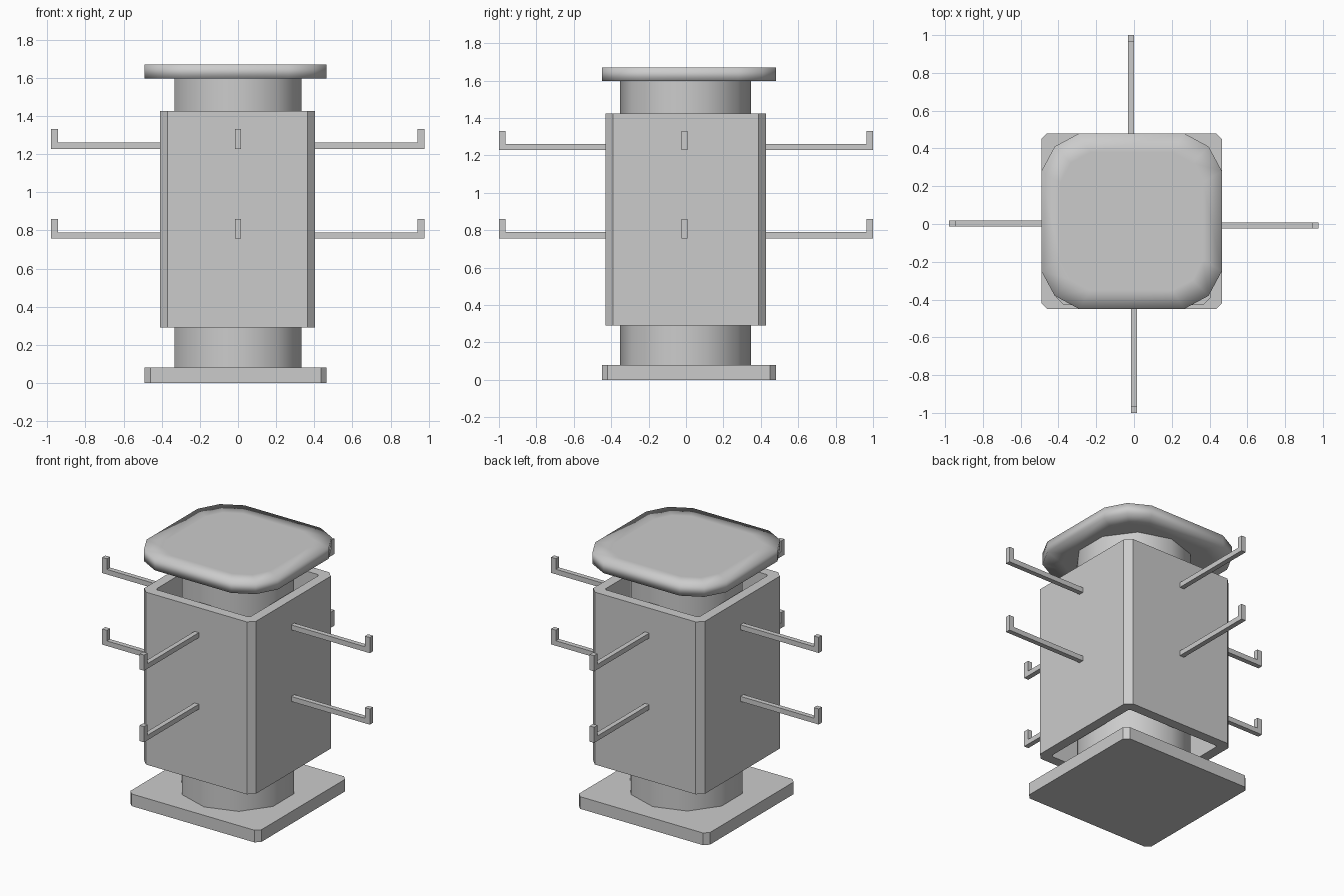
import bpy, bmesh, math
from mathutils import Vector

if "Cube" in bpy.data.objects:
    bpy.data.objects.remove(bpy.data.objects["Cube"])


def outline(x0, x1, y0, y1, cut, bulge=None):
    """Counter-clockwise rectangle with cut corners; bulge adds a middle corner point."""
    pts = []
    for cx, cy, sx, sy in ((x1, y0, 1, -1), (x1, y1, 1, 1), (x0, y1, -1, 1), (x0, y0, -1, -1)):
        a, b = (cx - sx * cut, cy), (cx, cy - sy * cut)
        corner = [a]
        if bulge:
            corner.append((cx - sx * bulge, cy - sy * bulge))
        corner.append(b)
        pts += corner if sx * sy < 0 else corner[::-1]
    return pts


def loft(name, rings, closed=False):
    """Skin a list of (outline, z) rings; cap the ends or join the last to the first."""
    bm = bmesh.new()
    loops = [[bm.verts.new((x, y, z)) for x, y in pts] for pts, z in rings]
    n = len(loops[0])
    pairs = list(zip(loops, loops[1:]))
    if closed:
        pairs.append((loops[-1], loops[0]))
    else:
        bm.faces.new(loops[0][::-1])
        bm.faces.new(loops[-1])
    for a, b in pairs:
        for i in range(n):
            j = (i + 1) % n
            bm.faces.new((a[i], a[j], b[j], b[i]))
    bmesh.ops.recalc_face_normals(bm, faces=bm.faces)
    mesh = bpy.data.meshes.new(name)
    bm.to_mesh(mesh)
    bm.free()
    obj = bpy.data.objects.new(name, mesh)
    bpy.context.collection.objects.link(obj)
    return obj


# Square foot plate
PLATE = (-0.49, 0.465, -0.45, 0.48)
foot = outline(*PLATE, 0.03)
loft("base_plate", [(foot, 0.0), (foot, 0.08)])

# Ten-sided core column, smooth around its side
bpy.ops.mesh.primitive_cylinder_add(vertices=10, radius=0.35, depth=1.54, location=(0, -0.003, 0.84))
bpy.context.object.name = "core_column"
bpy.ops.object.shade_smooth_by_angle(angle=math.radians(40))

# Open square sleeve around the column
outer = outline(-0.41, 0.405, -0.43, 0.427, 0.04)
inner = outline(-0.345, 0.34, -0.365, 0.362, 0.012)
loft("display_sleeve", [(outer, 0.29), (outer, 1.425), (inner, 1.425), (inner, 0.29)], closed=True)

# Softly shaded cap with broad corners
rim = outline(*PLATE, 0.2, 0.07)
x0, x1, y0, y1 = PLATE
inset = outline(x0 + 0.1, x1 - 0.1, y0 + 0.1, y1 - 0.1, 0.16, 0.055)
cap = loft("cap", [(inset, 1.597), (rim, 1.597), (rim, 1.67), (inset, 1.67)])
for p in cap.data.polygons:
    p.use_smooth = True


# L-shaped hooks on all four sides at two heights
def hook(name, z, angle, reach, start, side):
    h = 0.016
    prof = [(start, 0), (reach, 0), (reach, 0.103), (reach - 0.035, 0.103),
            (reach - 0.035, 0.033), (start, 0.033)]
    bm = bmesh.new()
    face = bm.faces.new([bm.verts.new((x, side - h, zz)) for x, zz in prof])
    ext = bmesh.ops.extrude_face_region(bm, geom=[face])
    new = [g for g in ext["geom"] if isinstance(g, bmesh.types.BMVert)]
    bmesh.ops.translate(bm, verts=new, vec=Vector((0, 2 * h, 0)))
    bmesh.ops.recalc_face_normals(bm, faces=bm.faces)
    mesh = bpy.data.meshes.new(name)
    bm.to_mesh(mesh)
    bm.free()
    obj = bpy.data.objects.new(name, mesh)
    obj.location.z = z
    obj.rotation_euler.z = math.radians(angle)
    bpy.context.collection.objects.link(obj)


SIDES = (("right", 0, 0.977, 0.39, -0.008), ("back", 90, 1.0, 0.41, 0.015),
         ("left", 180, 0.98, 0.39, -0.003), ("front", 270, 1.0, 0.41, 0.0))
for level, z in (("lower", 0.757), ("upper", 1.228)):
    for side, angle, reach, start, shift in SIDES:
        hook(f"{level}_{side}_hook", z, angle, reach, start, shift)
